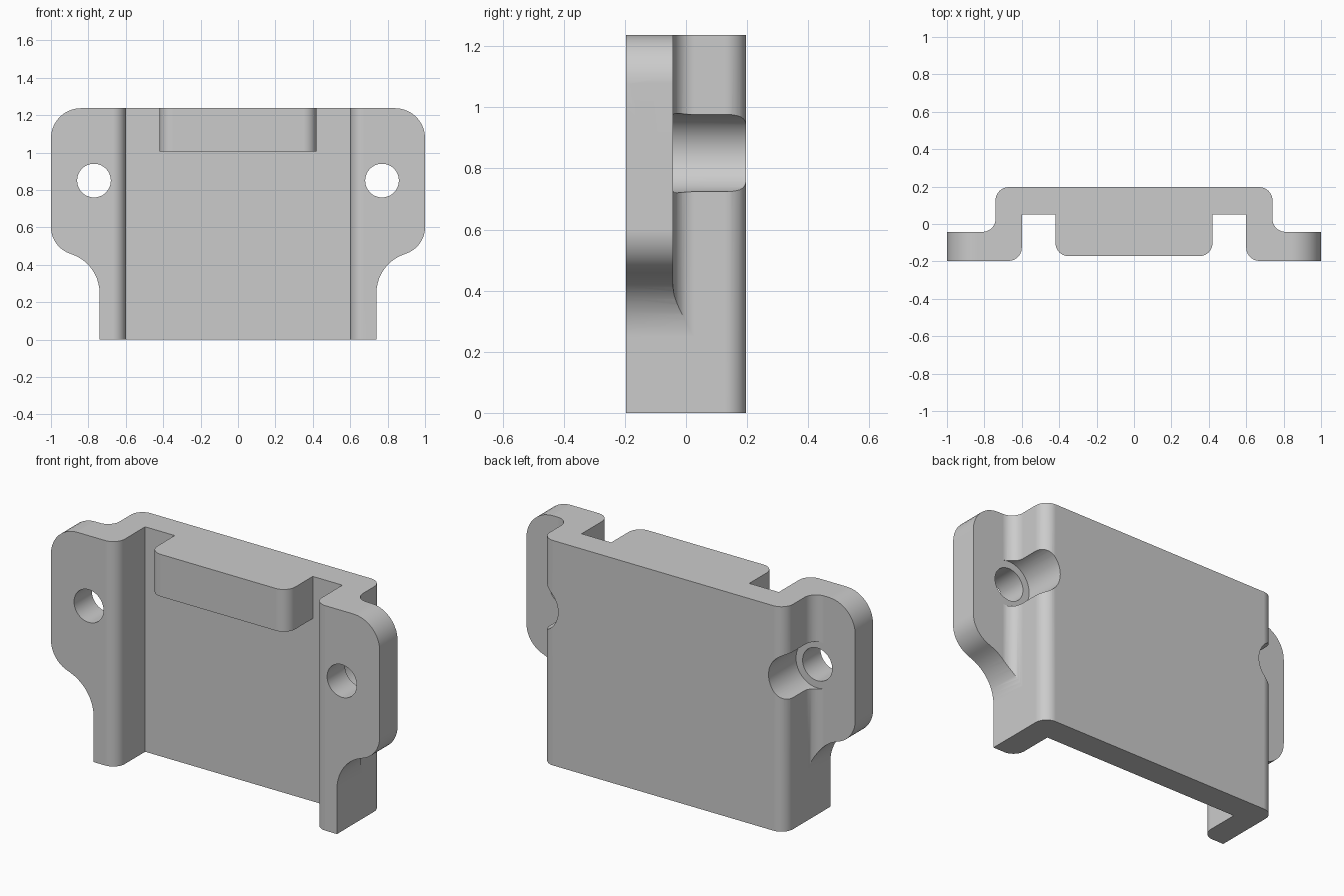
import bpy, bmesh, math
from mathutils import Vector

if "Cube" in bpy.data.objects:
    bpy.data.objects.remove(bpy.data.objects["Cube"], do_unlink=True)

TOP, BACK, FRONT, FLANGE = 1.237, 0.197, -0.197, -0.042

grey = bpy.data.materials.new("plain grey")
grey.use_nodes = True
color = (0.6, 0.6, 0.6, 1)
grey.diffuse_color = color
grey.node_tree.nodes["Principled BSDF"].inputs["Base Color"].default_value = color


def mirrored(half):
    """Corners (x, y, radius) of one side, completed across the centre line."""
    return half + [(-x, y, r) for x, y, r in reversed(half)]


def rounded(corners, steps=10):
    """Closed outline whose corners are replaced by arcs."""
    out = []
    for i, (x, y, r) in enumerate(corners):
        p = Vector((x, y))
        if not r:
            out.append(p)
            continue
        u = (Vector(corners[i - 1][:2]) - p).normalized()
        v = (Vector(corners[(i + 1) % len(corners)][:2]) - p).normalized()
        half = u.angle(v) / 2
        reach = r / math.tan(half)
        start, end = p + u * reach, p + v * reach
        c = p + (u + v).normalized() * (r / math.sin(half))
        # Sweep the shorter way round from start to end
        a = math.atan2(start.y - c.y, start.x - c.x)
        turn = math.atan2(end.y - c.y, end.x - c.x) - a
        turn = (turn + math.pi) % math.tau - math.pi
        angles = [a + turn * k / steps for k in range(1, steps)]
        arc = [c + Vector((math.cos(t), math.sin(t))) * r for t in angles]
        out += [start, *arc, end]
    return out


def circle(x, z, r, n=48):
    return [Vector((x + r * math.cos(a), z + r * math.sin(a)))
            for a in (math.tau * k / n for k in range(n))]


def prism(name, points, axis, low, high):
    """Extrude a flat outline along y or z."""
    bm = bmesh.new()
    place = (lambda p, h: (p.x, p.y, h)) if axis == "Z" else (lambda p, h: (p.x, h, p.y))
    a, b = [[bm.verts.new(place(p, h)) for p in points] for h in (low, high)]
    bm.faces.new(a)
    bm.faces.new(b)
    for i in range(len(points)):
        bm.faces.new((a[i - 1], a[i], b[i], b[i - 1]))
    bmesh.ops.recalc_face_normals(bm, faces=bm.faces)
    mesh = bpy.data.meshes.new(name)
    bm.to_mesh(mesh)
    bm.free()
    mesh.materials.append(grey)
    obj = bpy.data.objects.new(name, mesh)
    bpy.context.collection.objects.link(obj)
    return obj


def combine(target, tool, operation):
    mod = target.modifiers.new(operation, "BOOLEAN")
    mod.operation, mod.solver, mod.object = operation, "EXACT", tool
    bpy.context.view_layer.objects.active = target
    bpy.ops.object.modifier_apply(modifier=mod.name)
    bpy.data.objects.remove(tool, do_unlink=True)


# Channel with side flanges, as a cross-section extruded upward
section = mirrored([(0.74, BACK, 0.07), (0.74, FLANGE, 0.07), (1, FLANGE, 0),
                    (1, FRONT, 0), (0.6, FRONT, 0.07), (0.6, 0.05, 0)])
bracket = prism("bracket", rounded(section), "Z", 0, TOP)

# Trim the flanges to the rounded ear shape
ears = mirrored([(1.0, TOP, 0.16), (1.0, 0.496, 0.15), (0.74, 0.403, 0.22), (0.74, 0, 0)])
combine(bracket, prism("ear_outline", rounded(ears), "Y", -0.3, 0.3), "INTERSECT")

# Raised block at the top of the channel
block = mirrored([(0.42, 0.1, 0), (0.42, -0.172, 0.07)])
combine(bracket, prism("top_block", rounded(block), "Z", 1.005, TOP), "UNION")

# Screw holes, with clearance for the screw heads from the back
for x in (-0.77, 0.77):
    combine(bracket, prism("head_clearance", circle(x, 0.85, 0.13), "Y", FLANGE, 0.3), "DIFFERENCE")
    combine(bracket, prism("screw_hole", circle(x, 0.85, 0.09), "Y", -0.3, 0.3), "DIFFERENCE")

# Smooth arcs, flat broad faces
bpy.ops.object.select_all(action="DESELECT")
bracket.select_set(True)
bpy.context.view_layer.objects.active = bracket
bpy.ops.object.shade_smooth_by_angle(angle=math.radians(30))
weighted = bracket.modifiers.new("weighted_normals", "WEIGHTED_NORMAL")
weighted.keep_sharp = True
